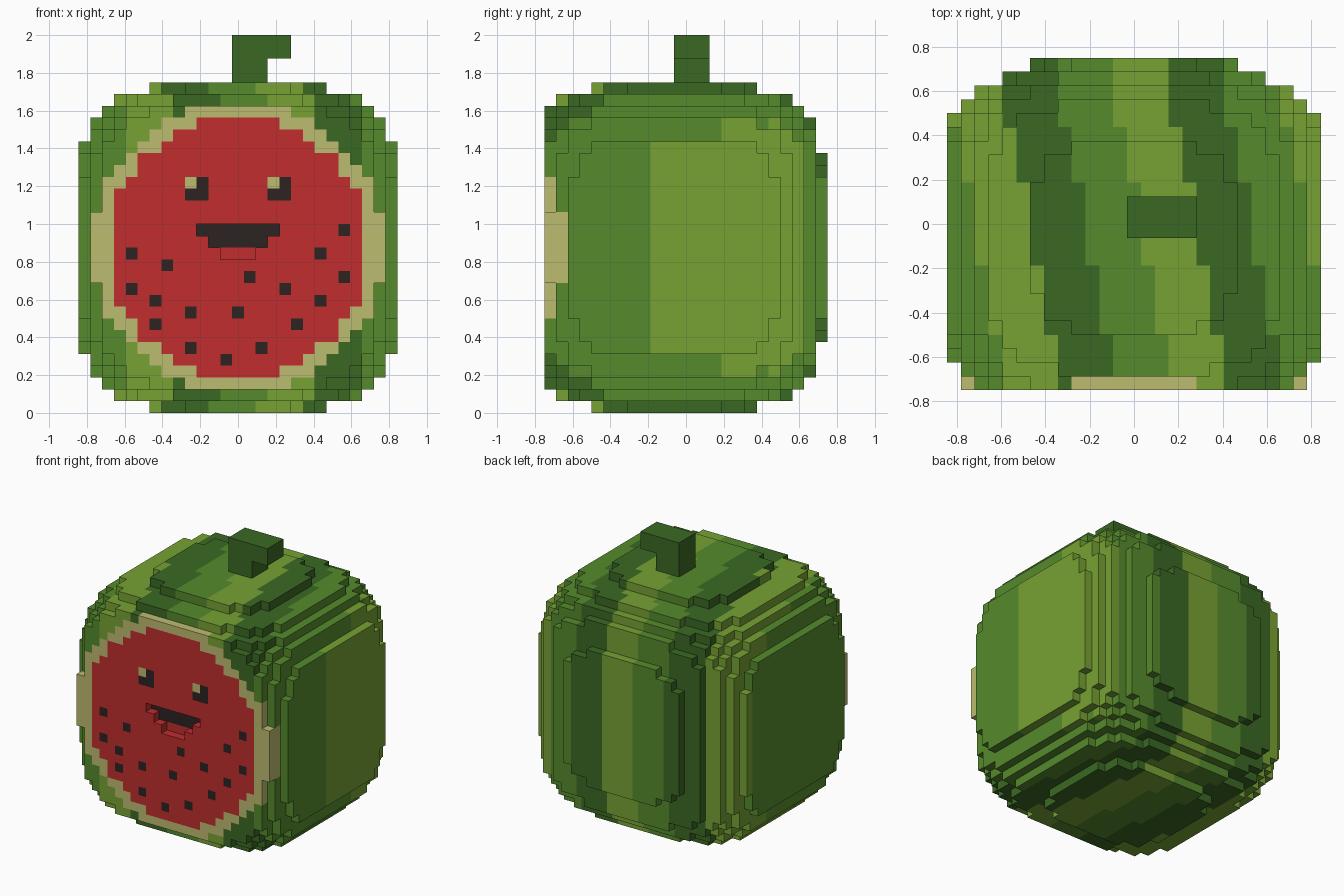
import bpy
import bmesh
from mathutils import Vector

if "Cube" in bpy.data.objects:
    bpy.data.objects.remove(bpy.data.objects["Cube"], do_unlink=True)

U = 1 / 16  # block size


def linear(c):
    c /= 255
    return c / 12.92 if c <= 0.04045 else ((c + 0.055) / 1.055) ** 2.4


def make_material(name, rgb):
    col = [linear(c) for c in rgb] + [1]
    mat = bpy.data.materials.new(name)
    mat.use_nodes = True
    mat.diffuse_color = col
    bsdf = next(n for n in mat.node_tree.nodes if n.type == 'BSDF_PRINCIPLED')
    bsdf.inputs["Base Color"].default_value = col
    return mat


LIGHT, DARK, MID, PALE, RED, BLACK = range(6)
materials = [
    make_material("light_green", (119, 162, 52)),
    make_material("dark_green", (58, 105, 35)),
    make_material("mid_green", (86, 139, 45)),
    make_material("pale_rind", (190, 188, 113)),
    make_material("red_flesh", (193, 45, 45)),
    make_material("seed_black", (45, 35, 34)),
]


def build_blocks(name, cells):
    """Outer skin of a set of blocks, {(i, j, k): material}."""
    bm = bmesh.new()
    corners = {}

    def vert(p):
        key = tuple(round(c * 2) for c in p)
        if key not in corners:
            i, j, k = p
            corners[key] = bm.verts.new((i * U, (j - 11.5) * U, (k + 0.5) * U))
        return corners[key]

    for cell, mat in cells.items():
        for axis in range(3):
            for sign in (-1, 1):
                n = Vector((0, 0, 0))
                n[axis] = sign
                if tuple(int(c + d) for c, d in zip(cell, n)) in cells:
                    continue
                a = Vector((0, 0, 0))
                a[(axis + 1) % 3] = 1
                b = n.cross(a)
                mid = Vector(cell) + n / 2
                quad = [mid + (a * s + b * t) / 2
                        for s, t in ((-1, -1), (1, -1), (1, 1), (-1, 1))]
                face = bm.faces.new([vert(p) for p in quad])
                face.material_index = mat
    mesh = bpy.data.meshes.new(name)
    bm.to_mesh(mesh)
    bm.free()
    for m in materials:
        mesh.materials.append(m)
    obj = bpy.data.objects.new(name, mesh)
    bpy.context.collection.objects.link(obj)
    return obj


# Stepped outlines, as half widths counted outward from the middle
X_BY_Z = [13] * 9 + [12] * 2 + [11, 10, 7]
Y_BY_Z = [12.5] * 8 + [11.5] * 3 + [10.5, 9.5, 6.5]
X_BY_Y = [13] * 9 + [12, 11, 9, 7]
RED_BY_Z = [10] * 5 + [9, 8, 8, 6, 5, 3] + [-1] * 3
PALE_BY_Z = [12] * 3 + [11] * 3 + [10, 9, 8, 7, 6, 4] + [-1] * 2


def inside(i, y, z):
    zi, yi = int(abs(z)), int(abs(y))
    if abs(i) > min(X_BY_Z[zi], X_BY_Y[yi]) or abs(y) > Y_BY_Z[zi]:
        return False
    return (i / 13.85) ** 4 + (y / 12.85) ** 4 + (z / 13.8) ** 4 <= 0.995


def stripe(i, j):
    # Stripes four blocks wide, stepping sideways from back to front
    shift = sum(j < edge for edge in (19, 15, 9, 4)) - 1
    return (LIGHT, DARK, MID)[((i - shift) // 4) % 3]


# Rounded melon body with a cut front
body = {}
for k in range(28):
    z = k - 13.5
    zi = int(abs(z))
    for j in range(24):
        for i in range(-13, 14):
            if j == 0 and abs(i) <= PALE_BY_Z[zi]:
                body[i, j, k] = RED if abs(i) <= RED_BY_Z[zi] else PALE
            elif inside(i, j - 10.5, z):
                rim = j == 1 and abs(i) == 12 and zi < 3
                body[i, j, k] = PALE if rim else stripe(i, j)

# Seeds
for i, k in ((-9, 13), (-6, 12), (-9, 10), (-7, 9), (-7, 7), (-4, 8),
             (0, 8), (-4, 5), (-1, 4), (2, 5), (1, 11), (4, 10),
             (5, 7), (7, 9), (7, 13), (9, 11), (9, 15)):
    body[i, 0, k] = BLACK

# Eyes with a highlight in the upper corner
for left in (-4, 3):
    for i in (left, left + 1):
        for k in (18, 19):
            body[i, 0, k] = PALE if (i, k) == (left, 19) else BLACK

# Sunken mouth and tongue
for k, half, mat in ((15, 3, BLACK), (14, 2, BLACK), (13, 1, RED)):
    for i in range(-half, half + 1):
        del body[i, 0, k]
        body[i, 1, k] = mat

build_blocks("melon_body", body)

# Bent stem
stem = {(i, j, k): DARK
        for k in range(28, 32)
        for i in range(0, 5 if k > 29 else 3)
        for j in range(11, 14)}
build_blocks("stem", stem)
